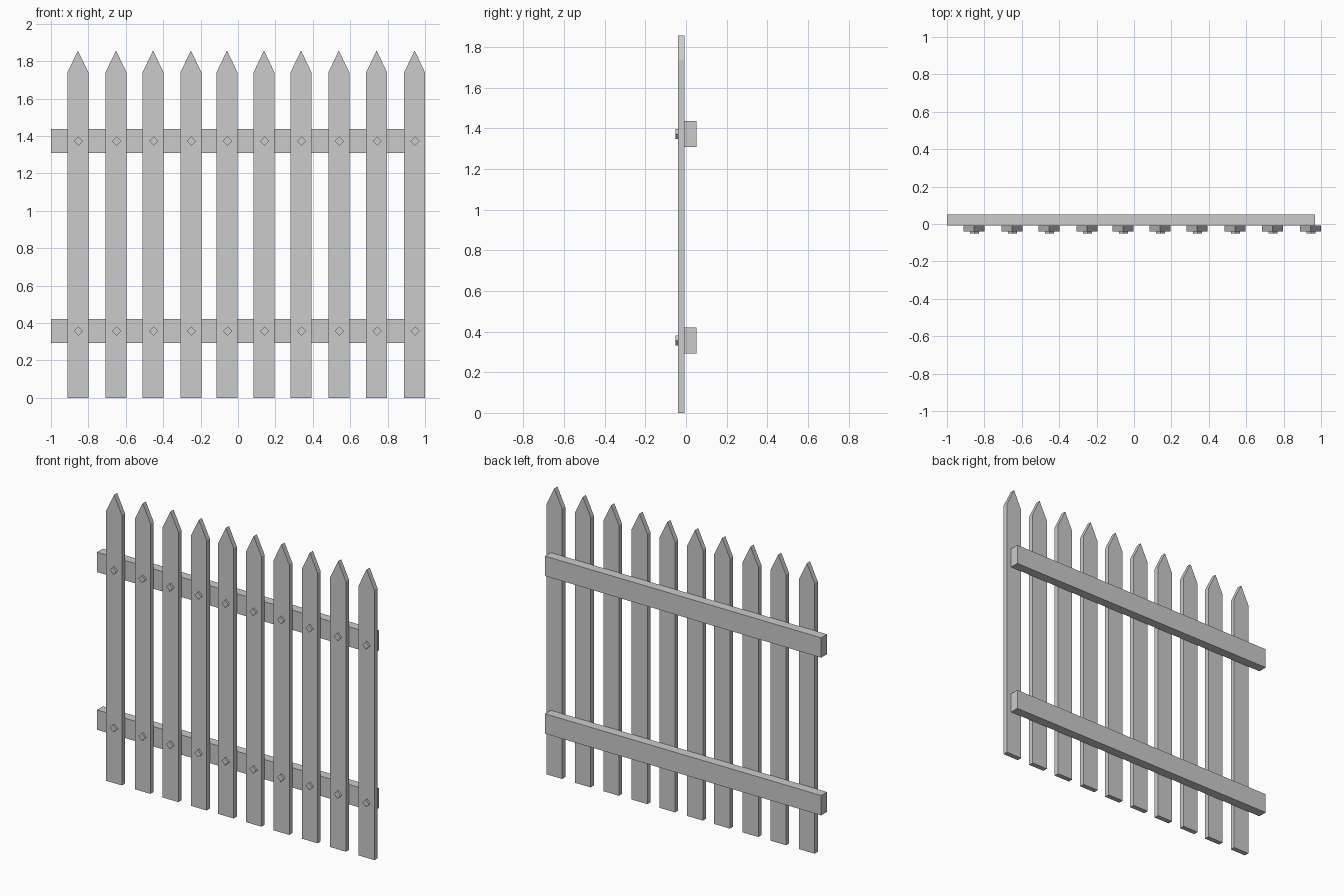
import bpy, bmesh

if "Cube" in bpy.data.objects:
    bpy.data.objects.remove(bpy.data.objects["Cube"])

def prism(name, profile, y0, y1):
    """Extrude an (x, z) outline from y0 to y1."""
    bm = bmesh.new()
    face = bm.faces.new([bm.verts.new((x, y0, z)) for x, z in profile])
    ext = bmesh.ops.extrude_face_region(bm, geom=[face])
    verts = [g for g in ext["geom"] if isinstance(g, bmesh.types.BMVert)]
    bmesh.ops.translate(bm, verts=verts, vec=(0, y1 - y0, 0))
    bmesh.ops.recalc_face_normals(bm, faces=bm.faces)
    mesh = bpy.data.meshes.new(name)
    bm.to_mesh(mesh)
    bm.free()
    obj = bpy.data.objects.new(name, mesh)
    bpy.context.collection.objects.link(obj)
    return obj

FRONT, PICKET_FRONT, PICKET_BACK, BACK = -0.052, -0.0395, -0.0075, 0.052
HALF_W, SHOULDER, TIP = 0.056, 1.74, 1.857
RAIL_HALF, BOLT = 0.064, 0.0245
PICKET_X = [-0.856, -0.652, -0.454, -0.252, -0.059, 0.139, 0.337, 0.539, 0.741, 0.944]
RAILS = {"lower": 0.357, "upper": 1.373}

# Horizontal rails behind the pickets
for label, z in RAILS.items():
    prism(label + "_rail", [(-1, z - RAIL_HALF), (0.968, z - RAIL_HALF),
                            (0.968, z + RAIL_HALF), (-1, z + RAIL_HALF)],
          PICKET_BACK, BACK)

for i, x in enumerate(PICKET_X, 1):
    # Pointed picket
    prism(f"picket_{i}", [(x - HALF_W, 0), (x + HALF_W, 0), (x + HALF_W, SHOULDER),
                          (x, TIP), (x - HALF_W, SHOULDER)],
          PICKET_FRONT, PICKET_BACK)
    # Diamond bolt heads where the picket crosses each rail
    for label, z in RAILS.items():
        bx = x + 0.003
        prism(f"{label}_bolt_{i}", [(bx - BOLT, z), (bx, z - BOLT),
                                    (bx + BOLT, z), (bx, z + BOLT)],
              FRONT, PICKET_FRONT)
